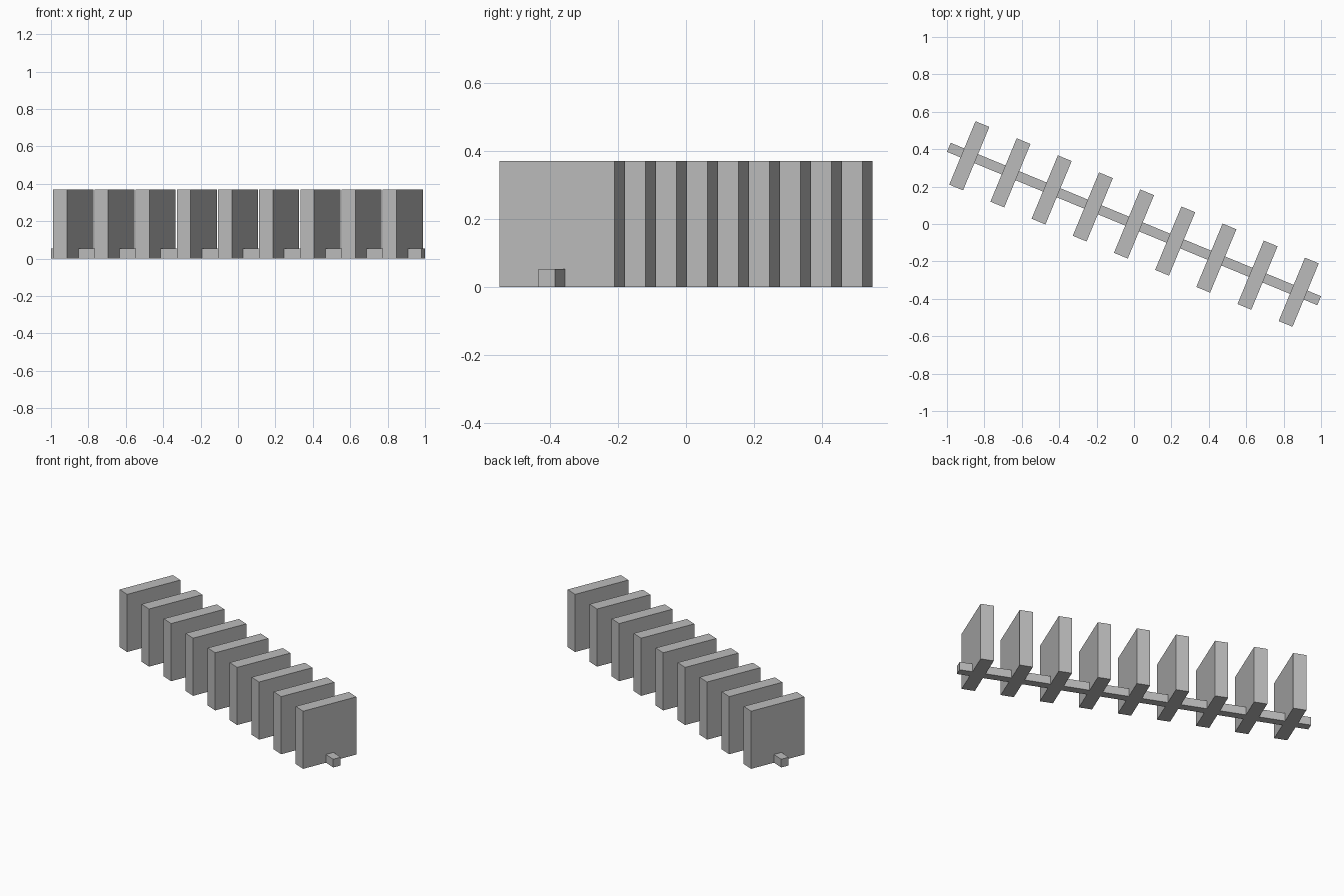
import bpy
import math
from mathutils import Matrix

default_cube = bpy.data.objects.get("Cube")
if default_cube:
    bpy.data.objects.remove(default_cube, do_unlink=True)

# Single plain grey
grey = bpy.data.materials.new("plain_grey")
grey.use_nodes = True
colour = (0.5, 0.5, 0.5, 1.0)
grey.diffuse_color = colour
grey.node_tree.nodes["Principled BSDF"].inputs["Base Color"].default_value = colour

TURN = math.radians(-22.5)   # the whole row runs diagonally
ROTATION = Matrix.Rotation(TURN, 4, "Z")


def block(name, size, along=0.0):
    """Box resting on the ground, placed at a distance along the diagonal row."""
    bpy.ops.mesh.primitive_cube_add(size=1)
    obj = bpy.context.object
    obj.name = name
    obj.data.transform(Matrix.Translation((0, 0, size[2] / 2)) @ Matrix.Diagonal((*size, 1)))
    obj.matrix_world = ROTATION @ Matrix.Translation((along, 0, 0))
    obj.data.materials.append(grey)
    return obj


# Long low rail joining the slabs
block("ground_rail", (2.143, 0.052, 0.053))

# Evenly spaced upright slabs across the rail
COUNT, SPACING = 9, 0.2383
for i in range(COUNT):
    block(f"upright_slab_{i + 1}", (0.08, 0.367, 0.37), (i - (COUNT - 1) / 2) * SPACING)
